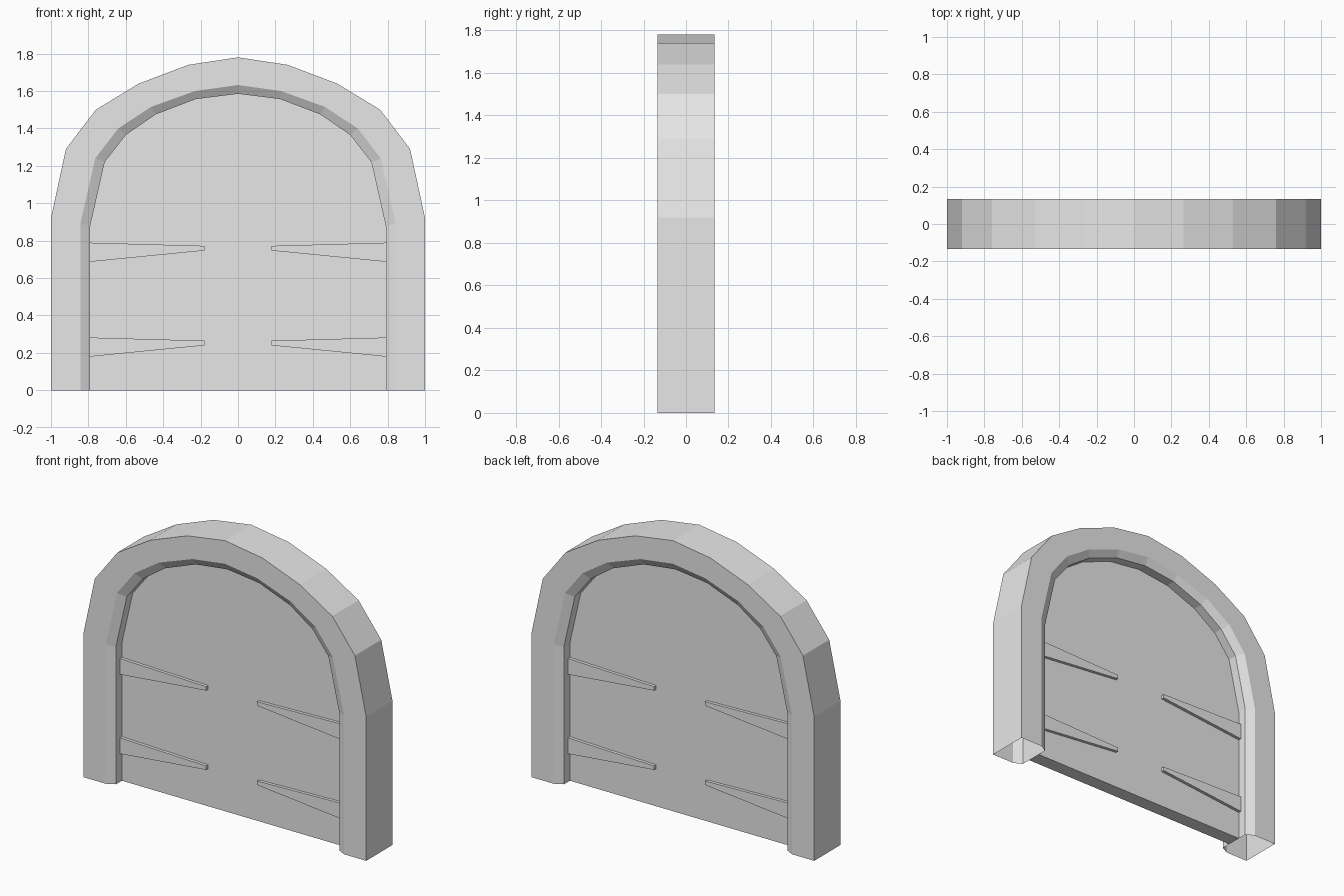
import bpy
import bmesh

cube = bpy.data.objects.get("Cube")
if cube:
    bpy.data.objects.remove(cube, do_unlink=True)

# One plain grey for everything
grey = bpy.data.materials.new("stone_grey")
grey.use_nodes = True
grey.diffuse_color = (0.8, 0.8, 0.8, 1)
grey.node_tree.nodes["Principled BSDF"].inputs["Base Color"].default_value = (0.8, 0.8, 0.8, 1)

FRAME_Y, LIP_Y, DOOR_Y, HINGE_Y = 0.133, 0.105, 0.045, 0.065


def arch(half):
    """Full arch from the half outline on the +x side, foot to crown."""
    return half + [(-x, z) for x, z in reversed(half[:-1])]


outer = arch([(1, 0), (1, 0.92), (0.92, 1.29), (0.76, 1.5), (0.53, 1.64), (0.265, 1.74), (0, 1.78)])
bevel = arch([(0.843, 0), (0.843, 0.89), (0.763, 1.24), (0.64, 1.4), (0.465, 1.515), (0.23, 1.6), (0, 1.632)])
inner = arch([(0.79, 0), (0.79, 0.88), (0.713, 1.22), (0.6, 1.365), (0.44, 1.475), (0.225, 1.557), (0, 1.585)])


def finish(name, bm):
    bmesh.ops.recalc_face_normals(bm, faces=bm.faces)
    mesh = bpy.data.meshes.new(name)
    bm.to_mesh(mesh)
    bm.free()
    mesh.materials.append(grey)
    obj = bpy.data.objects.new(name, mesh)
    bpy.context.collection.objects.link(obj)


def slab(name, outline, y0, y1):
    """Closed plate: an x-z outline extruded from y0 to y1."""
    bm = bmesh.new()
    face = bm.faces.new([bm.verts.new((x, y0, z)) for x, z in outline])
    moved = bmesh.ops.extrude_face_region(bm, geom=[face], use_keep_orig=True)["geom"]
    verts = [v for v in moved if isinstance(v, bmesh.types.BMVert)]
    bmesh.ops.translate(bm, verts=verts, vec=(0, y1 - y0, 0))
    finish(name, bm)


# Arched frame: loops of the cross-section joined along the arch, open at the feet
bm = bmesh.new()
section = [(outer, -FRAME_Y), (bevel, -FRAME_Y), (inner, -LIP_Y),
           (inner, LIP_Y), (bevel, FRAME_Y), (outer, FRAME_Y)]
loops = [[bm.verts.new((x, y, z)) for x, z in path] for path, y in section]
for a, b in zip(loops, loops[1:] + loops[:1]):
    for i in range(len(a) - 1):
        bm.faces.new((a[i], a[i + 1], b[i + 1], b[i]))
finish("arched_frame", bm)

# Door panel filling the arch
slab("door_panel", inner, -DOOR_Y, DOOR_Y)

# Tapered strap hinges, two heights, both sides, both faces
for level, z in (("lower", 0.18), ("upper", 0.687)):
    for side, sx in (("left", 1), ("right", -1)):
        for face, sy in (("front", -1), ("back", 1)):
            strap = [(sx * 0.79, z), (sx * 0.18, z + 0.06),
                     (sx * 0.18, z + 0.085), (sx * 0.79, z + 0.102)]
            slab(f"{face}_{level}_{side}_hinge", strap, sy * DOOR_Y, sy * HINGE_Y)
